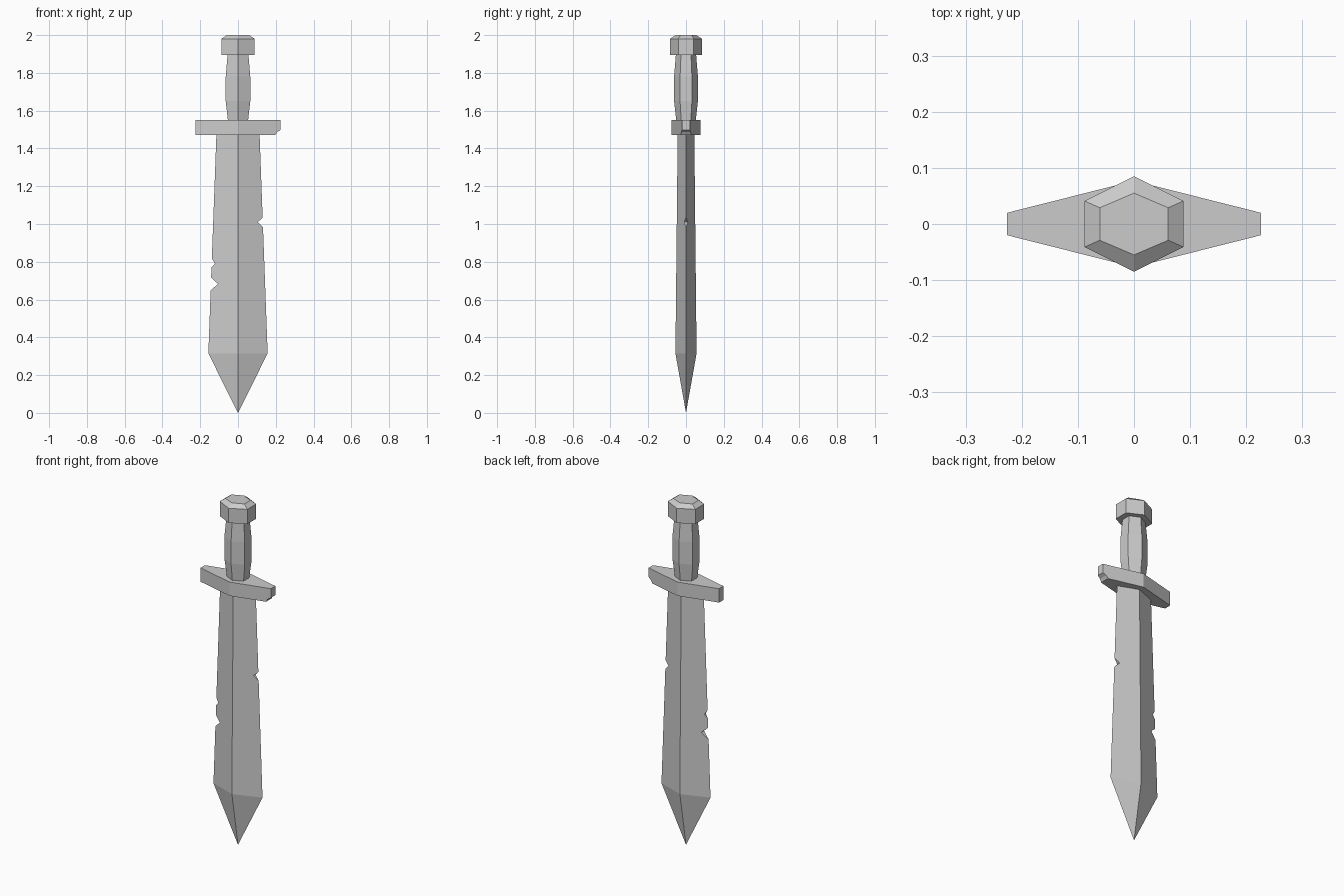
import bpy, bmesh

if "Cube" in bpy.data.objects:
    bpy.data.objects.remove(bpy.data.objects["Cube"])


def new_object(name, bm):
    bmesh.ops.recalc_face_normals(bm, faces=bm.faces)
    mesh = bpy.data.meshes.new(name)
    bm.to_mesh(mesh)
    bm.free()
    obj = bpy.data.objects.new(name, mesh)
    bpy.context.collection.objects.link(obj)
    return obj


def loft(name, rings):
    """Skin a stack of equal-length rings; a one-point ring makes a tip."""
    bm = bmesh.new()
    loops = [[bm.verts.new(p) for p in ring] for ring in rings]
    for a, b in zip(loops, loops[1:]):
        n = len(b)
        for i in range(n):
            j = (i + 1) % n
            if len(a) == 1:
                bm.faces.new((a[0], b[j], b[i]))
            else:
                bm.faces.new((a[i], a[j], b[j], b[i]))
    for end in (loops[0], loops[-1]):
        if len(end) > 2:
            bm.faces.new(end)
    return new_object(name, bm)


def diamond(x, y, z):
    return [(x, 0, z), (0, y, z), (-x, 0, z), (0, -y, z)]


def hexagon(x, y, y_side, z):
    return [(x, -y_side, z), (x, y_side, z), (0, y, z),
            (-x, y_side, z), (-x, -y_side, z), (0, -y, z)]


def chip(target, name, profiles):
    """Cut front-view (x, z) profiles right through the target."""
    bm = bmesh.new()
    for profile in profiles:
        face = bm.faces.new([bm.verts.new((x, -0.2, z)) for x, z in profile])
        ext = bmesh.ops.extrude_face_region(bm, geom=[face], use_keep_orig=True)
        verts = [g for g in ext["geom"] if isinstance(g, bmesh.types.BMVert)]
        bmesh.ops.translate(bm, verts=verts, vec=(0, 0.4, 0))
    cutter = new_object(name, bm)
    cutter.hide_render = True
    cutter.hide_viewport = True
    mod = target.modifiers.new("chips", 'BOOLEAN')
    mod.operation = 'DIFFERENCE'
    mod.solver = 'EXACT'
    mod.object = cutter


# Diamond-section blade with nicked edges
blade = loft("blade", [[(0, 0, 0)], diamond(0.157, 0.056, 0.315),
                       diamond(0.114, 0.044, 1.48)])
chip(blade, "blade_cutter", [
    [(0.105, 1.01), (0.159, 1.062), (0.159, 0.956)],
    [(-0.122, 0.79), (-0.158, 0.85), (-0.158, 0.75)],
    [(-0.106, 0.683), (-0.18, 0.751), (-0.18, 0.617)],
])

# Tapered crossguard with a broken corner
guard = loft("crossguard", [hexagon(0.226, 0.077, 0.02, z)[:] for z in (1.47, 1.55)])
chip(guard, "guard_cutter", [
    [(0.195, 1.45), (0.199, 1.474), (0.208, 1.487), (0.226, 1.498),
     (0.25, 1.51), (0.25, 1.45)],
])

# Swelling six-sided grip
loft("grip", [hexagon(r, r * 0.97, r * 0.48, z) for r, z in
              ((0.053, 1.545), (0.065, 1.65), (0.065, 1.78), (0.055, 1.90))])

# Six-sided pommel with bevelled top
loft("pommel", [hexagon(0.088, 0.085, 0.041, 1.895),
                hexagon(0.088, 0.085, 0.041, 1.98),
                hexagon(0.061, 0.055, 0.029, 2.0)])
